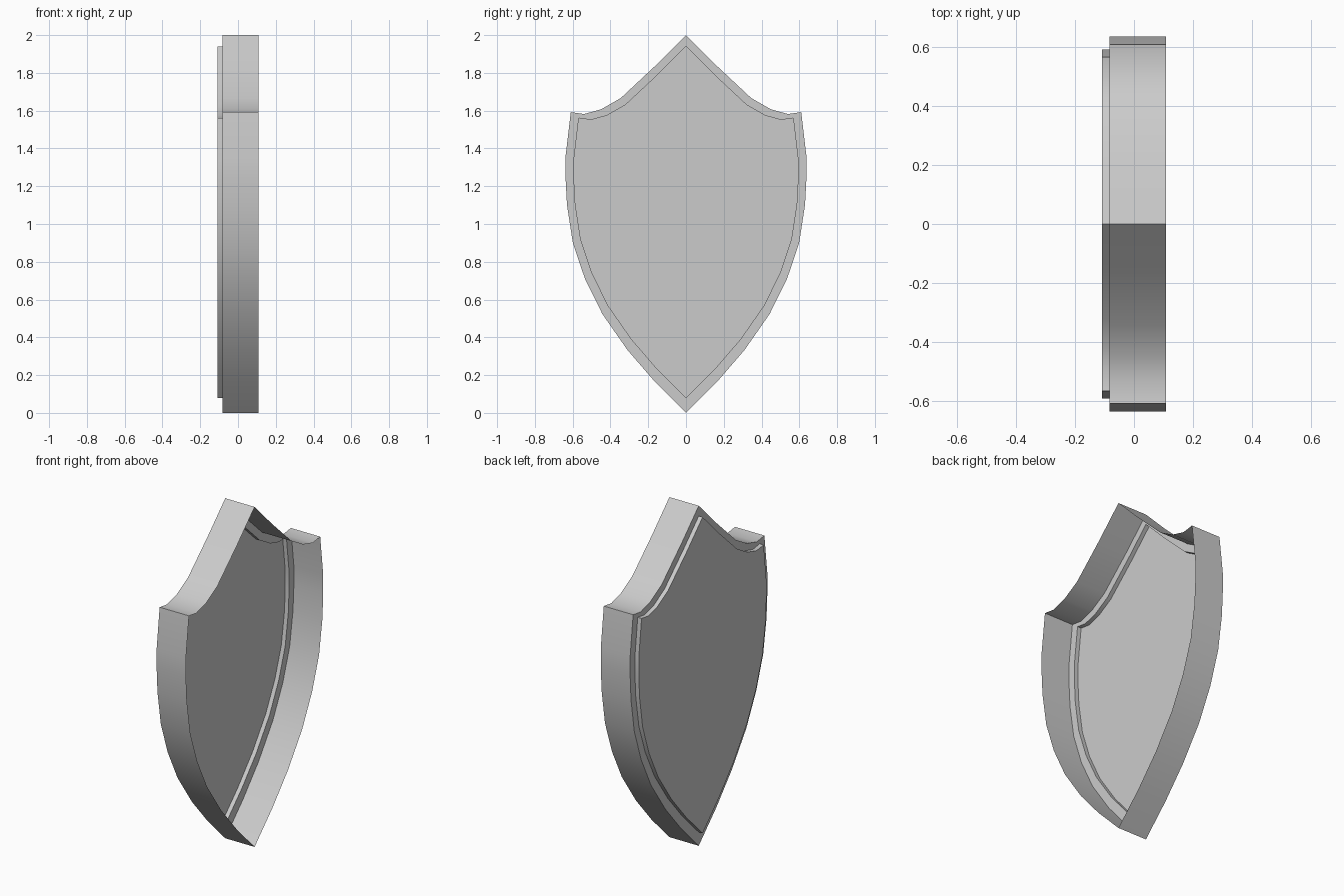
import bpy, bmesh
from math import radians

cube = bpy.data.objects.get("Cube")
if cube:
    bpy.data.objects.remove(cube, do_unlink=True)

# Plain grey material
grey = bpy.data.materials.new("plain_grey")
grey.use_nodes = True
colour = (0.6, 0.6, 0.6, 1)
grey.diffuse_color = colour
grey.node_tree.nodes["Principled BSDF"].inputs["Base Color"].default_value = colour

# Half outline of the shield as (y, z), from top point to bottom point
half = [(0, 2), (0.16, 1.84), (0.345, 1.667), (0.45, 1.607), (0.54, 1.582),
        (0.61, 1.592), (0.638, 1.355), (0.638, 1.25), (0.63, 1.1),
        (0.599, 0.9), (0.535, 0.71), (0.443, 0.524), (0.31, 0.333),
        (0.165, 0.165), (0, 0)]
outline = half + [(-y, z) for y, z in half[-2:0:-1]]

OPEN_X, RIM_X, PANEL_X = 0.108, -0.083, -0.108
CENTRE_Z, INSET = 1.14, 0.93

bm = bmesh.new()


def ring(x, scale):
    """Loop of vertices following the shield outline at depth x."""
    return [bm.verts.new((x, y * scale, CENTRE_Z + (z - CENTRE_Z) * scale))
            for y, z in outline]


# Open wall, narrow rim, raised step, then the panel that closes it
rings = [ring(OPEN_X, 1), ring(RIM_X, 1), ring(RIM_X, INSET), ring(PANEL_X, INSET)]
count = len(outline)
for a, b in zip(rings, rings[1:]):
    for i in range(count):
        j = (i + 1) % count
        bm.faces.new((a[i], a[j], b[j], b[i]))
bm.faces.new(rings[-1])
bmesh.ops.recalc_face_normals(bm, faces=bm.faces)
bm.normal_update()

# The panel must face away from the open side
panel = max(bm.faces, key=lambda f: len(f.verts))
if panel.normal.x > 0:
    bmesh.ops.reverse_faces(bm, faces=bm.faces)

mesh = bpy.data.meshes.new("shield_shell")
bm.to_mesh(mesh)
bm.free()
mesh.materials.append(grey)
shield = bpy.data.objects.new("shield_shell", mesh)
bpy.context.collection.objects.link(shield)

# Smooth curved walls with sharp corners
bpy.ops.object.select_all(action="DESELECT")
shield.select_set(True)
bpy.context.view_layer.objects.active = shield
bpy.ops.object.shade_smooth_by_angle(angle=radians(30))
